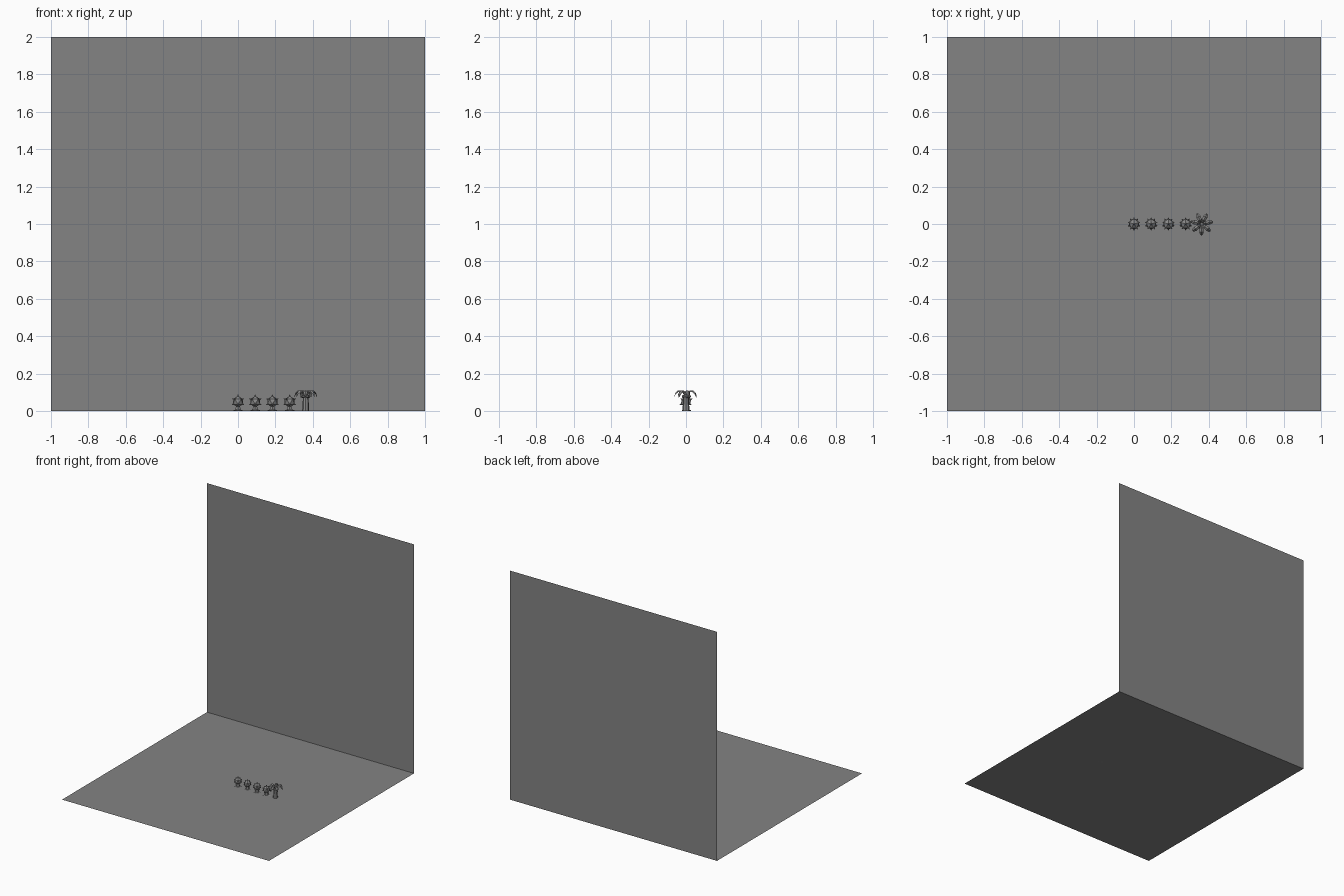
import bpy, bmesh, math
from mathutils import Vector, Matrix

if "Cube" in bpy.data.objects:
    bpy.data.objects.remove(bpy.data.objects["Cube"])


def material(name, v):
    m = bpy.data.materials.new(name)
    m.diffuse_color = (v, v, v, 1)
    m.use_nodes = True
    m.node_tree.nodes["Principled BSDF"].inputs["Base Color"].default_value = m.diffuse_color
    return m


backdrop_grey = material("backdrop grey", 0.23)
plant_grey = material("plant grey", 0.25)


def finish(bm, name, mat, loc=(0, 0, 0)):
    me = bpy.data.meshes.new(name)
    bm.to_mesh(me)
    bm.free()
    me.materials.append(mat)
    ob = bpy.data.objects.new(name, me)
    ob.location = loc
    bpy.context.collection.objects.link(ob)
    return ob


def sheet(name, pts):
    bm = bmesh.new()
    bm.faces.new([bm.verts.new(p) for p in pts])
    finish(bm, name, backdrop_grey)


def cone(bm, base, direction, r1, r2, length, sides):
    d = Vector(direction).normalized()
    mid = Vector(base) + d * length / 2
    mat = Matrix.Translation(mid) @ d.to_track_quat('Z', 'Y').to_matrix().to_4x4()
    bmesh.ops.create_cone(bm, cap_ends=True, segments=sides, radius1=r1,
                          radius2=r2, depth=length, matrix=mat)


# Floor and back wall
sheet("floor", [(-1, -1, 0), (1, -1, 0), (1, 1, 0), (-1, 1, 0)])
sheet("back_wall", [(-1, 1, 0), (1, 1, 0), (1, 1, 2), (-1, 1, 2)])


# Spiny round plants on star-shaped feet
def spiny_plant(i, x):
    bm = bmesh.new()
    center = Vector((0, 0, 0.05))
    bmesh.ops.create_icosphere(
        bm, subdivisions=1, radius=0.031,
        matrix=Matrix.Translation(center) @ Matrix.Rotation(math.pi / 2, 4, 'Z'))
    for d in [(v.co - center).normalized() for v in bm.verts]:
        cone(bm, center + d * 0.026, d, 0.006, 0.0015, 0.012, 5)
    finish(bm, f"bulb_{i}", plant_grey, (x, 0, 0))

    bm = bmesh.new()
    cone(bm, (0, 0, 0.001), (0, 0, 1), 0.018, 0.011, 0.022, 5)
    top = bm.verts.new((0, 0, 0.012))
    low = bm.verts.new((0, 0, 0.0))
    rim = []
    for k in range(10):
        a = math.pi / 2 + k * math.pi / 5
        r = 0.034 if k % 2 == 0 else 0.017
        rim.append(bm.verts.new((r * math.cos(a), r * math.sin(a), 0.002)))
    for k in range(10):
        p, q = rim[k], rim[(k + 1) % 10]
        bm.faces.new((top, p, q))
        bm.faces.new((low, q, p))
    finish(bm, f"star_foot_{i}", plant_grey, (x, 0, 0))


for i in range(4):
    spiny_plant(i, 0.092 * i)

# Palm trunk
PALM = (0.362, 0, 0)
bm = bmesh.new()
cone(bm, (0, 0, 0), (0, 0, 1), 0.019, 0.014, 0.085, 8)
finish(bm, "palm_trunk", plant_grey, PALM)

# Drooping palm leaves, each a folded tapering blade
bm = bmesh.new()
path = [(0.006, 0.083, 0.005), (0.022, 0.106, 0.010), (0.042, 0.106, 0.012),
        (0.056, 0.093, 0.008), (0.062, 0.076, 0.001)]
for k in range(7):
    turn = Matrix.Rotation(2 * math.pi * k / 7 + 0.2, 3, 'Z')
    rows = []
    for r, z, w in path:
        section = [(r, -w, z - 0.003), (r, 0, z + 0.005),
                   (r, w, z - 0.003), (r, 0, z - 0.004)]
        rows.append([bm.verts.new(turn @ Vector(p)) for p in section])
    for a, b in zip(rows, rows[1:]):
        for j in range(4):
            n = (j + 1) % 4
            bm.faces.new((a[j], b[j], b[n], a[n]))
    bm.faces.new(rows[0])
    bm.faces.new(rows[-1][::-1])
bmesh.ops.recalc_face_normals(bm, faces=bm.faces)
finish(bm, "palm_leaves", plant_grey, PALM)

# Fruit under the leaves
bm = bmesh.new()
for k in range(5):
    a = 2 * math.pi * k / 5 + 0.3
    bmesh.ops.create_icosphere(
        bm, subdivisions=1, radius=0.009,
        matrix=Matrix.Translation((0.018 * math.cos(a), 0.018 * math.sin(a), 0.078)))
finish(bm, "palm_fruit", plant_grey, PALM)
